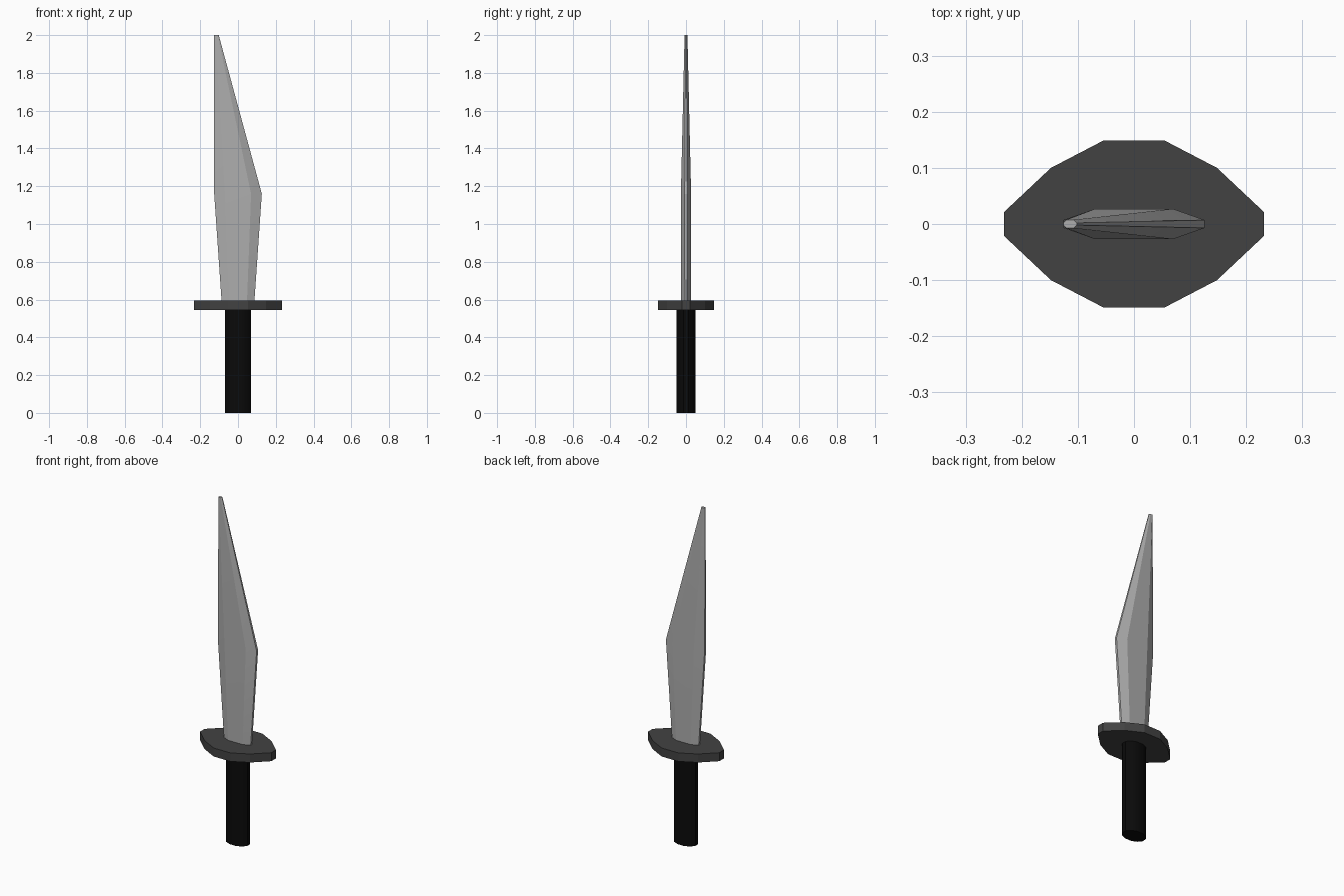
import bpy, bmesh, math

if "Cube" in bpy.data.objects:
    bpy.data.objects.remove(bpy.data.objects["Cube"])


def material(name, r, g, b):
    m = bpy.data.materials.new(name)
    m.diffuse_color = (r, g, b, 1)
    m.use_nodes = True
    m.node_tree.nodes["Principled BSDF"].inputs["Base Color"].default_value = m.diffuse_color
    return m


def mirrored(quarter):
    """Full outline from the +x +y quarter, listed from +x towards +y."""
    q2 = [(-x, y) for x, y in reversed(quarter)]
    half = quarter + q2
    return half + [(-x, -y) for x, y in half]


def loft(name, rings, mat, smooth=None):
    """Join equal-length rings of points into a capped solid."""
    bm = bmesh.new()
    loops = [[bm.verts.new(p) for p in ring] for ring in rings]
    n = len(loops[0])
    for a, b in zip(loops, loops[1:]):
        for i in range(n):
            j = (i + 1) % n
            bm.faces.new((a[i], a[j], b[j], b[i]))
    bm.faces.new(list(reversed(loops[0])))
    bm.faces.new(loops[-1])
    bmesh.ops.recalc_face_normals(bm, faces=bm.faces)
    mesh = bpy.data.meshes.new(name)
    bm.to_mesh(mesh)
    bm.free()
    mesh.materials.append(mat)
    ob = bpy.data.objects.new(name, mesh)
    bpy.context.collection.objects.link(ob)
    if smooth:
        bpy.ops.object.select_all(action='DESELECT')
        ob.select_set(True)
        bpy.context.view_layer.objects.active = ob
        bpy.ops.object.shade_smooth_by_angle(angle=math.radians(smooth))
    return ob


def ring(outline, z, cx=0, sx=1, sy=1):
    return [(cx + x * sx, y * sy, z) for x, y in outline]


steel = material("blade steel", 0.42, 0.42, 0.42)
dark_grey = material("dark grey guard", 0.055, 0.055, 0.055)
black = material("black grip", 0.003, 0.003, 0.003)

# Grip: oval twelve-sided column
grip = mirrored([(0.070, 0.013), (0.052, 0.036), (0.020, 0.049)])
loft("grip", [ring(grip, 0), ring(grip, 0.55)], black, 35)

# Guard: flat pointed-oval plate
guard = mirrored([(0.232, 0.021), (0.148, 0.10), (0.054, 0.149)])
loft("guard", [ring(guard, 0.545), ring(guard, 0.595)], dark_grey)

# Blade: bevelled section, flaring to the belly then tapering to an offset tip
section = mirrored([(1.0, 0.007), (0.55, 0.027)])
loft("blade", [
    ring(section, 0.58, 0, 0.086, 0.93),
    ring(section, 1.16, 0, 0.126, 1),
    ring(section, 2.0, -0.114, 0.012, 0.28),
], steel, 15)
